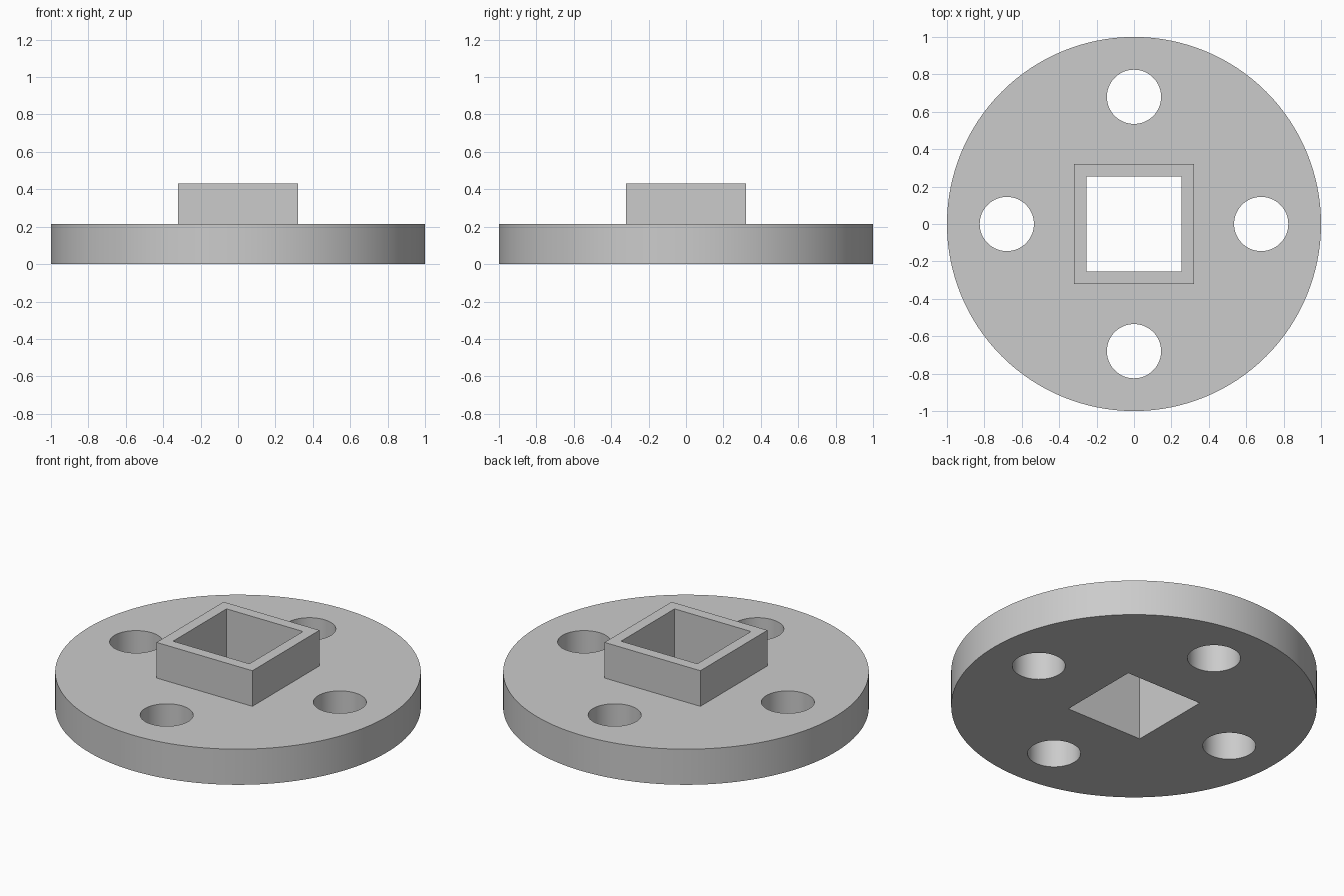
import bpy
import math

# Remove the default cube
default = bpy.data.objects.get("Cube")
if default:
    bpy.data.objects.remove(default, do_unlink=True)

PLATE_H, TOTAL_H = 0.215, 0.43
HUB, BORE = 0.64, 0.51           # outer and inner widths of the square socket
BOLT_CIRCLE, BOLT_R = 0.68, 0.145

# Material
grey = bpy.data.materials.new("plain_grey")
grey.use_nodes = True
colour = (0.6, 0.6, 0.6, 1)
grey.diffuse_color = colour
grey.node_tree.nodes["Principled BSDF"].inputs["Base Color"].default_value = colour


def cylinder(name, radius, z0, z1, x=0, y=0, sides=96):
    bpy.ops.mesh.primitive_cylinder_add(vertices=sides, radius=radius, depth=z1 - z0,
                                        location=(x, y, (z0 + z1) / 2))
    bpy.context.object.name = name
    return bpy.context.object


def block(name, width, z0, z1):
    bpy.ops.mesh.primitive_cube_add(size=1, location=(0, 0, (z0 + z1) / 2))
    obj = bpy.context.object
    obj.name = name
    obj.scale = (width, width, z1 - z0)
    bpy.ops.object.transform_apply(location=False, rotation=False, scale=True)
    return obj


def combine(target, tool, operation):
    """Apply a boolean and discard the tool object."""
    tool.hide_render = True
    mod = target.modifiers.new(operation.lower(), 'BOOLEAN')
    mod.operation, mod.solver, mod.object = operation, 'EXACT', tool
    bpy.context.view_layer.objects.active = target
    bpy.ops.object.modifier_apply(modifier=mod.name)
    bpy.data.objects.remove(tool, do_unlink=True)


# Round plate with the raised square socket
flange = cylinder("flange_with_square_socket", 1, 0, PLATE_H, sides=128)
combine(flange, block("socket_wall", HUB, PLATE_H / 2, TOTAL_H), 'UNION')

# Square bore right through
combine(flange, block("bore_cutter", BORE, -0.1, TOTAL_H + 0.1), 'DIFFERENCE')

# Four bolt holes
for i in range(4):
    a = i * math.pi / 2
    hole = cylinder("bolt_hole_cutter", BOLT_R, -0.1, PLATE_H + 0.1,
                    BOLT_CIRCLE * math.cos(a), BOLT_CIRCLE * math.sin(a), 64)
    combine(flange, hole, 'DIFFERENCE')

# Finish: one colour, smooth curved walls, sharp edges
flange.data.materials.clear()
flange.data.materials.append(grey)
bpy.ops.object.select_all(action='DESELECT')
flange.select_set(True)
bpy.context.view_layer.objects.active = flange
bpy.ops.object.transform_apply(location=True, rotation=True, scale=True)
bpy.ops.object.shade_smooth_by_angle(angle=math.radians(30))
